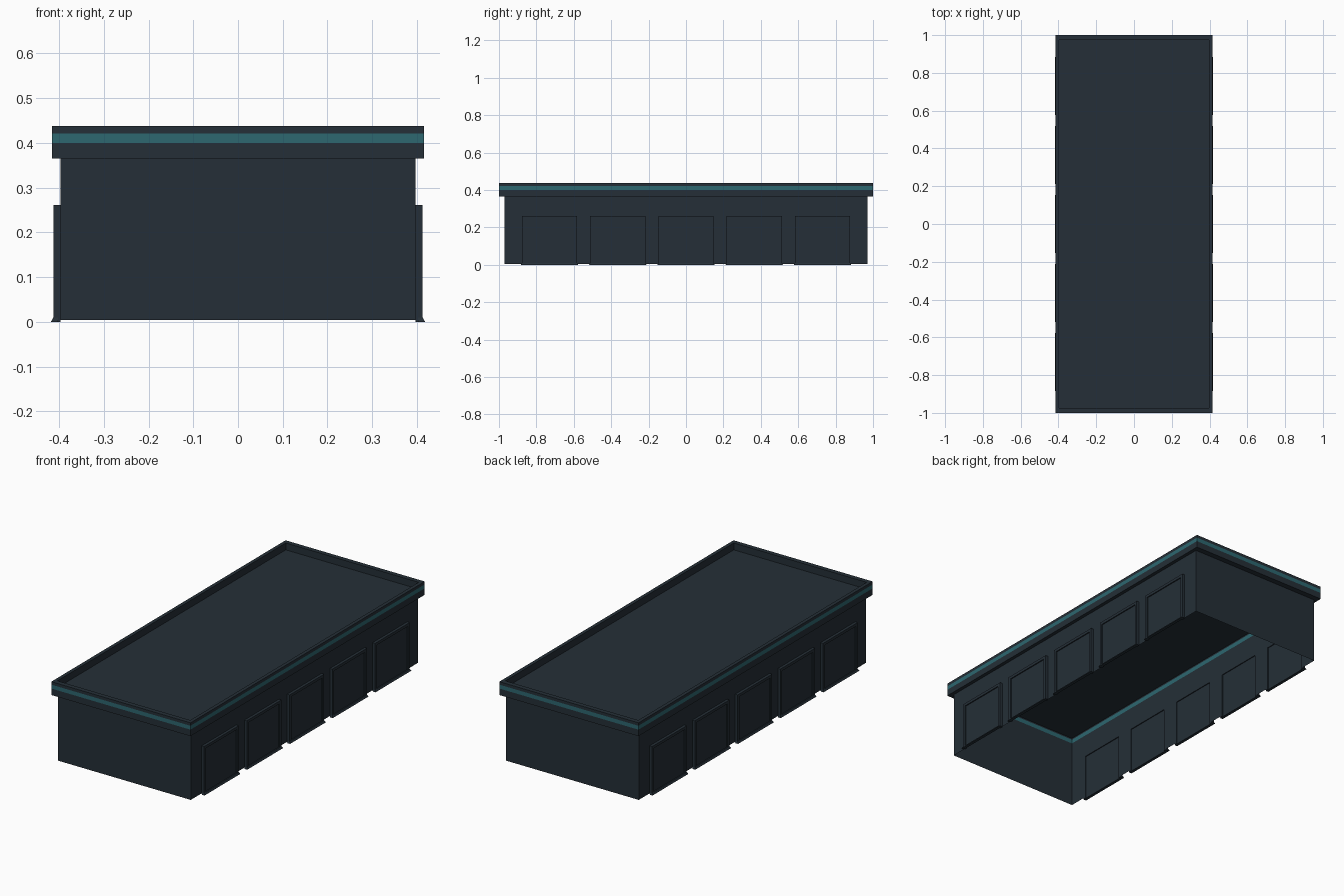
import bpy, bmesh

if "Cube" in bpy.data.objects:
    bpy.data.objects.remove(bpy.data.objects["Cube"])

def material(name, rgb):
    m = bpy.data.materials.new(name)
    m.diffuse_color = (*rgb, 1)
    m.use_nodes = True
    m.node_tree.nodes["Principled BSDF"].inputs["Base Color"].default_value = m.diffuse_color
    return m

SLATE = material("dark slate", (0.018, 0.028, 0.038))
TEAL = material("teal stripe", (0.026, 0.135, 0.162))
HX, HY, BASE, EAVE, ROOF = 0.397, 0.97, 0.004, 0.365, 0.40
DOOR_Y = [-0.73, -0.365, 0, 0.365, 0.73]
DOOR_HALF, DOOR_TOP, FRAME = 0.148, 0.261, 0.015

def finish(name, bm, mats, mirror=False):
    me = bpy.data.meshes.new(name)
    bm.to_mesh(me)
    bm.free()
    ob = bpy.data.objects.new(name, me)
    bpy.context.collection.objects.link(ob)
    for m in mats:
        me.materials.append(m)
    if mirror:
        ob.modifiers.new("Mirror", 'MIRROR')
    return ob

def loft(bm, levels, cap=False):
    """Join rectangles (half x, half y, z), outward facing when rising."""
    rings = [[bm.verts.new((sx * x, sy * y, z))
              for sx, sy in ((-1, -1), (1, -1), (1, 1), (-1, 1))] for x, y, z in levels]
    for a, b in zip(rings, rings[1:]):
        for i in range(4):
            j = (i + 1) % 4
            bm.faces.new((a[i], a[j], b[j], b[i]))
    if cap:
        bm.faces.new(rings[-1])

def box(bm, x0, x1, y0, y1, z0, z1):
    v = [bm.verts.new((x, y, z)) for z in (z0, z1)
         for x, y in ((x0, y0), (x1, y0), (x1, y1), (x0, y1))]
    for f in ((3, 2, 1, 0), (4, 5, 6, 7), (0, 1, 5, 4), (1, 2, 6, 5), (2, 3, 7, 6), (3, 0, 4, 7)):
        bm.faces.new([v[i] for i in f])
    return v

# plain end walls
bm = bmesh.new()
for s in (-1, 1):
    bm.faces.new([bm.verts.new((s * x, s * HY, z)) for x, z in
                  ((HX, BASE), (-HX, BASE), (-HX, EAVE), (HX, EAVE))])
bmesh.ops.reverse_faces(bm, faces=bm.faces[:])
for f in bm.faces:
    f.normal_update()
    if f.normal.y * f.calc_center_median().y < 0:
        f.normal_flip()
finish("end_walls", bm, [SLATE])

# long walls, with openings left behind the doors
bm = bmesh.new()
cuts = [-HY]
for y in DOOR_Y:
    cuts += [y - DOOR_HALF + FRAME, y + DOOR_HALF - FRAME]
cuts.append(HY)
heights = [BASE, DOOR_TOP - FRAME, EAVE]
for k, (y0, y1) in enumerate(zip(cuts, cuts[1:])):
    for r, (z0, z1) in enumerate(zip(heights, heights[1:])):
        if k % 2 and r == 0:
            continue
        bm.faces.new([bm.verts.new((HX, y, z)) for y, z in
                      ((y0, z0), (y1, z0), (y1, z1), (y0, z1))])
finish("long_walls", bm, [SLATE], True)

# door frames, door panels and flared sills
bf, bd, bs = bmesh.new(), bmesh.new(), bmesh.new()
for c in DOOR_Y:
    a, b = c - DOOR_HALF, c + DOOR_HALF
    box(bf, HX, 0.412, a, a + FRAME, 0, DOOR_TOP)
    box(bf, HX, 0.412, b - FRAME, b, 0, DOOR_TOP)
    box(bf, HX, 0.412, a + FRAME, b - FRAME, DOOR_TOP - FRAME, DOOR_TOP)
    box(bd, 0.402, 0.406, a + FRAME, b - FRAME, 0, DOOR_TOP - FRAME)
    v = box(bs, 0.402, 0.4125, a, b, 0, 0.01)
    for p in v[:4]:
        p.co.y += 0.005 if p.co.y > c else -0.005
        if p.co.x > 0.41:
            p.co.x = 0.418
finish("door_frames", bf, [SLATE], True)
finish("door_panels", bd, [SLATE], True)
finish("door_sills", bs, [SLATE], True)

# roof with overhanging parapet; the stripe is chosen by height
bm = bmesh.new()
loft(bm, [(HX, HY, EAVE), (0.416, 1, EAVE), (0.416, 1, 0.40), (0.416, 1, 0.421),
          (0.416, 1, 0.437), (HX, 0.975, 0.437), (HX, 0.975, ROOF)], True)
for f in bm.faces:
    f.normal_update()
    if abs(f.normal.z) < 0.1 and abs(f.calc_center_median().z - 0.4105) < 0.003:
        f.material_index = 1
finish("roof_and_parapet", bm, [SLATE, TEAL])

# inner stripe below the ceiling
bm = bmesh.new()
loft(bm, [(HX, HY, EAVE), (HX, HY, 0.37), (HX, HY, 0.392), (HX, HY, ROOF)])
for f in bm.faces:
    if abs(f.calc_center_median().z - 0.381) < 0.003:
        f.material_index = 1
finish("inner_stripe", bm, [SLATE, TEAL])
